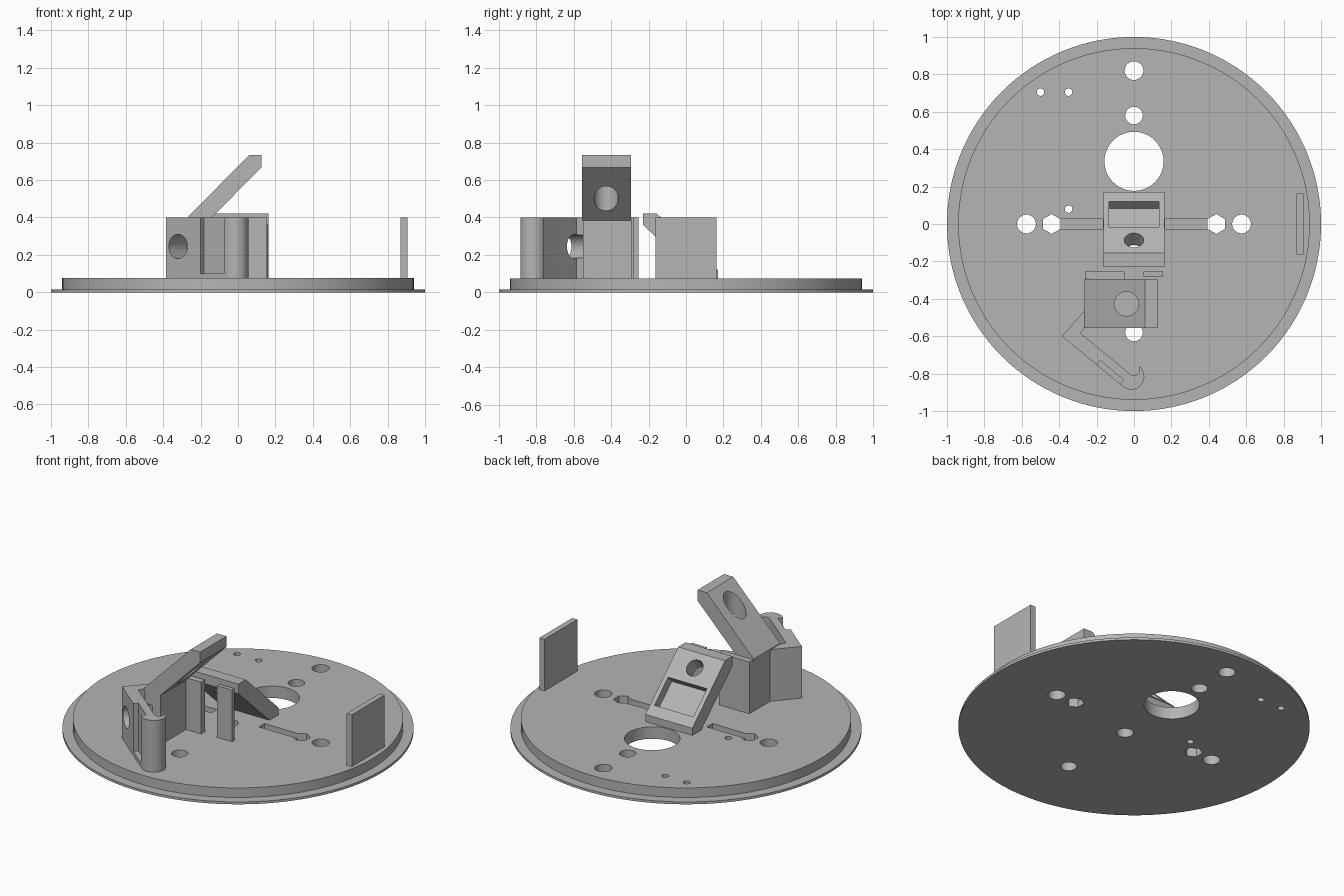
import bpy, bmesh
from math import sin, cos, radians, pi
from mathutils import Vector

cube = bpy.data.objects.get("Cube")
if cube:
    bpy.data.objects.remove(cube, do_unlink=True)

grey = bpy.data.materials.new("plain grey")
grey.use_nodes = True
grey.diffuse_color = (0.46, 0.46, 0.46, 1)
grey.node_tree.nodes["Principled BSDF"].inputs["Base Color"].default_value = (0.46, 0.46, 0.46, 1)


# Extrusion planes: profile (a, b) swept along h
def plan(a, b, h): return (a, b, h)
def side(a, b, h): return (h, a, b)
def front(a, b, h): return (a, h, b)


def tilted(origin, u, v):
    o, u, v = Vector(origin), Vector(u).normalized(), Vector(v).normalized()
    w = u.cross(v)
    return lambda a, b, h: o + a * u + b * v + h * w


def arc(cx, cy, r, start, end, n):
    angles = [radians(start + (end - start) * i / n) for i in range(n + 1)]
    return [(cx + r * cos(t), cy + r * sin(t)) for t in angles]


def ring(cx, cy, r, n=48):
    return arc(cx, cy, r, 90, 450, n)[:-1]


def rect(a0, a1, b0, b1):
    return [(a0, b0), (a1, b0), (a1, b1), (a0, b1)]


def prism(name, pts, lo, hi, plane=plan):
    bm = bmesh.new()
    low = [bm.verts.new(plane(a, b, lo)) for a, b in pts]
    top = [bm.verts.new(plane(a, b, hi)) for a, b in pts]
    bm.faces.new(low)
    bm.faces.new(top)
    for i in range(len(pts)):
        j = (i + 1) % len(pts)
        bm.faces.new((low[i], low[j], top[j], top[i]))
    bmesh.ops.recalc_face_normals(bm, faces=bm.faces)
    mesh = bpy.data.meshes.new(name)
    bm.to_mesh(mesh)
    bm.free()
    mesh.materials.append(grey)
    ob = bpy.data.objects.new(name, mesh)
    bpy.context.collection.objects.link(ob)
    return ob


def activate(ob):
    bpy.ops.object.select_all(action='DESELECT')
    ob.select_set(True)
    bpy.context.view_layer.objects.active = ob


def combine(ob, others, operation='DIFFERENCE'):
    activate(ob)
    for other in others:
        mod = ob.modifiers.new("cut", 'BOOLEAN')
        mod.operation, mod.solver, mod.object = operation, 'EXACT', other
        bpy.ops.object.modifier_apply(modifier=mod.name)
        bpy.data.objects.remove(other, do_unlink=True)


def smooth(ob):
    activate(ob)
    bpy.ops.object.shade_smooth_by_angle(angle=radians(30))


DECK = 0.075   # top of the base
SINK = 0.07    # parts start slightly inside the base
TOP = 0.4

# Round base with a thin flange and its holes
flange = prism("base_plate", ring(0, 0, 1, 128), 0, 0.015)
combine(flange, [prism("deck", ring(0, 0, 0.94, 128), 0.005, DECK)], 'UNION')
holes = [(0, 0.82, 0.05), (0, 0.58, 0.047), (0, 0.335, 0.158), (0, -0.08, 0.048),
         (0, -0.58, 0.047), (-0.5, 0.705, 0.02), (-0.35, 0.705, 0.02), (-0.35, 0.08, 0.02)]
cutters = [prism("hole", ring(x, y, r), -0.1, 0.2) for x, y, r in holes]
for s in (-1, 1):
    cutters.append(prism("side_hole", ring(s * 0.575, 0, 0.05), -0.1, 0.2))
    cutters.append(prism("hex_hole", ring(s * 0.44, 0, 0.053, 6), -0.1, 0.2))
    x0, x1 = sorted((s * 0.165, s * 0.43))
    cutters.append(prism("slot", rect(x0, x1, -0.028, 0.028), 0.04, 0.2))
combine(flange, cutters)
smooth(flange)

# Sloped centre mount with a pocket and a tilted hole
mount = prism("sloped_mount", [(-0.23, 0.42), (-0.155, 0.42), (0.17, 0.12), (0.17, SINK),
                               (0.085, SINK), (-0.23, 0.36)], -0.163, 0.163, side)
slope = Vector((0, 0.325, -0.3)).normalized()
normal = Vector((0, 0.3, 0.325)).normalized()


def on_slope(y):
    return (0, y, 0.42 - (y + 0.155) * 0.3 / 0.325)


pocket = prism("pocket", rect(0, 0.184, -0.135, 0.135), -0.055, 0.1,
               tilted(on_slope(-0.015), slope, (1, 0, 0)))
if slope.cross(Vector((1, 0, 0))).dot(normal) < 0:
    bpy.data.objects.remove(pocket, do_unlink=True)
    pocket = prism("pocket", rect(0, 0.184, -0.135, 0.135), -0.1, 0.055,
                   tilted(on_slope(-0.015), slope, (1, 0, 0)))
bore = prism("bore", ring(0, 0, 0.052), -0.25, 0.25,
             tilted(on_slope(-0.087), slope, (1, 0, 0)))
combine(mount, [pocket, bore])
smooth(mount)

# Hooked bracket with its body, back tab and curled end
outline = [(-0.05, -0.255), (-0.262, -0.255), (-0.262, -0.46), (-0.385, -0.6)]
outline += arc(-0.015, -0.815, 0.07, 232, 410, 24)
outline += arc(0, -0.78, 0.03, 10, -130, 14)
outline += [(-0.285, -0.585), (-0.262, -0.55), (-0.155, -0.55), (-0.155, -0.295), (-0.05, -0.295)]
bracket = prism("hook_bracket", outline, SINK, TOP)
along, inward = Vector((0.771, -0.637, 0)), Vector((0.637, 0.771, 0))
notch = prism("notch", rect(0, 0.162, -0.03, 0.03), 0.1, 0.5,
              tilted((-0.2, -0.753, 0), along, inward))
across = prism("cross_hole", ring(0, 0, 0.065), -0.05, 0.15,
               tilted((-0.32, -0.653, 0.245), (0, 0, 1), inward.cross(Vector((0, 0, 1)))))
combine(bracket, [notch, across])
smooth(bracket)

# Leaning arm over the bracket, with a vertical hole
arm = prism("leaning_arm", [(-0.265, 0.39), (-0.265, 0.405), (0.06, 0.735), (0.125, 0.735),
                            (0.125, 0.668), (-0.155, 0.385)], -0.555, -0.293, front)
combine(arm, [prism("arm_hole", ring(-0.04, -0.427, 0.065), 0.38, 0.9)])
smooth(arm)

# Upright plates
prism("small_tab", rect(0.05, 0.155, -0.28, -0.255), SINK, TOP)
prism("side_plate", rect(0.87, 0.905, -0.163, 0.163), SINK, TOP)
